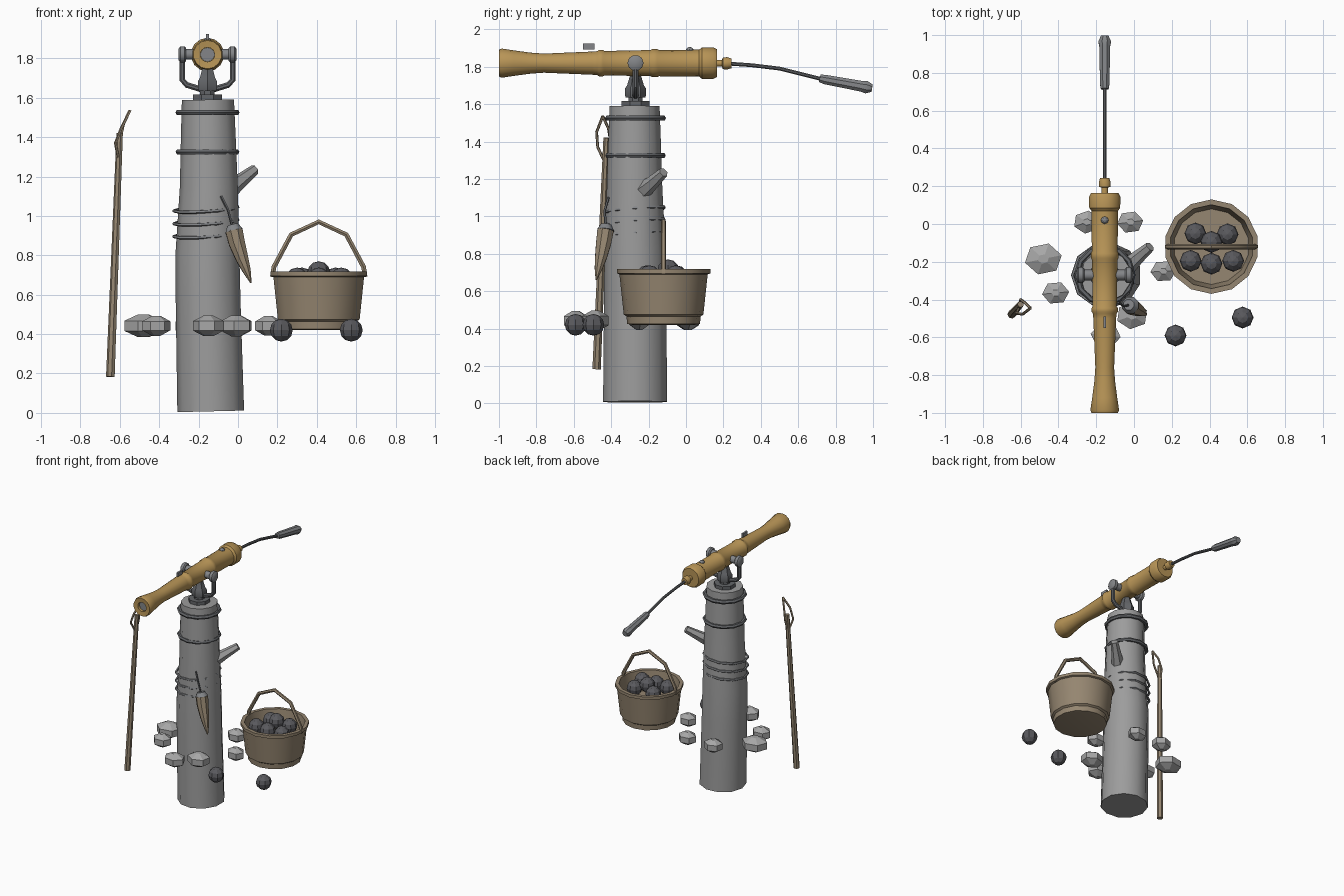
import bpy, bmesh, math, random
from mathutils import Vector, Matrix

if "Cube" in bpy.data.objects:
    bpy.data.objects.remove(bpy.data.objects["Cube"])

random.seed(4)


def material(name, r, g, b):
    m = bpy.data.materials.new(name)
    m.diffuse_color = [(c / 255) ** 2.2 for c in (r, g, b)] + [1]
    m.use_nodes = True
    m.node_tree.nodes["Principled BSDF"].inputs["Base Color"].default_value = m.diffuse_color
    return m


POST = material("weathered grey", 155, 155, 155)
STONE = material("pale stone", 165, 165, 165)
IRON = material("dark iron", 100, 102, 105)
STEEL = material("mid grey metal", 130, 132, 135)
SHOT = material("shot black", 90, 90, 94)
BRASS = material("brass", 182, 147, 87)
WOOD = material("dull wood", 148, 133, 112)


def finish(name, bm, mat, smooth=True, angle=40):
    bmesh.ops.recalc_face_normals(bm, faces=bm.faces)
    me = bpy.data.meshes.new(name)
    bm.to_mesh(me)
    bm.free()
    ob = bpy.data.objects.new(name, me)
    bpy.context.collection.objects.link(ob)
    me.materials.append(mat)
    if smooth:
        bpy.ops.object.select_all(action='DESELECT')
        ob.select_set(True)
        bpy.context.view_layer.objects.active = ob
        bpy.ops.object.shade_smooth_by_angle(angle=math.radians(angle))
    return ob


def skin(bm, rings, closed=False):
    """Bridge successive vertex rings; cap the ends of an open run."""
    n = len(rings[0])
    pairs = list(zip(rings, rings[1:])) + ([(rings[-1], rings[0])] if closed else [])
    for a, b in pairs:
        for i in range(n):
            j = (i + 1) % n
            bm.faces.new((a[i], a[j], b[j], b[i]))
    if not closed:
        bm.faces.new(rings[0][::-1])
        bm.faces.new(rings[-1])


def tube(name, pts, radii, mat, sides=8, closed=False, smooth=True):
    """Round tube along points, with one radius or one per point."""
    pts = [Vector(p) for p in pts]
    n = len(pts)
    if not isinstance(radii, (list, tuple)):
        radii = [radii] * n
    bm = bmesh.new()
    rings, prev = [], None
    for k, p in enumerate(pts):
        if closed:
            d = pts[(k + 1) % n] - pts[k - 1]
        else:
            d = pts[min(k + 1, n - 1)] - pts[max(k - 1, 0)]
        d.normalize()
        if prev is None:
            prev = Vector((0, 0, 1)) if abs(d.z) < 0.8 else Vector((1, 0, 0))
        u = (prev - d * prev.dot(d)).normalized()
        prev, v = u, d.cross(u)
        rings.append([bm.verts.new(p + radii[k] * (math.cos(a) * u + math.sin(a) * v))
                      for a in (2 * math.pi * (i + 0.5) / sides for i in range(sides))])
    skin(bm, rings, closed)
    return finish(name, bm, mat, smooth)


def lathe(name, profile, centre, mat, sides=12, axis='Z', smooth=True, angle=40):
    """Spin (radius, height) pairs about a vertical or front-to-back axis."""
    bm = bmesh.new()
    rings = [[bm.verts.new((r * math.cos(a), r * math.sin(a), h))
              for a in (2 * math.pi * (i + 0.5) / sides for i in range(sides))]
             for r, h in profile]
    skin(bm, rings)
    rot = Matrix.Rotation(-math.pi / 2, 4, 'X') if axis == 'Y' else Matrix()
    bmesh.ops.transform(bm, matrix=Matrix.Translation(centre) @ rot, verts=bm.verts)
    return finish(name, bm, mat, smooth, angle)


def ball(name, centre, r, mat, u=8, v=6, smooth=False):
    bm = bmesh.new()
    bmesh.ops.create_uvsphere(bm, u_segments=u, v_segments=v, radius=r,
                              matrix=Matrix.Translation(centre))
    return finish(name, bm, mat, smooth)


def hoop(name, x, y, z, r, thick, mat, n=12, tilt=(0, 0), sides=6):
    pts = []
    for i in range(n):
        a = 2 * math.pi * i / n
        dx, dy = r * math.cos(a), r * math.sin(a)
        pts.append((x + dx, y + dy, z + tilt[0] * dx + tilt[1] * dy))
    return tube(name, pts, thick, mat, sides, closed=True)


# Post, slightly leaning, with a stub of branch
tube("post", [(-0.135, -0.272, 0.008), (-0.148, -0.272, 0.55), (-0.152, -0.272, 0.8),
              (-0.145, -0.275, 1.15), (-0.148, -0.275, 1.4), (-0.15, -0.275, 1.59)],
     [0.173, 0.168, 0.166, 0.15, 0.142, 0.135], POST, 11)
tube("branch_stub", [(-0.05, -0.24, 1.13), (0.015, -0.18, 1.18), (0.085, -0.12, 1.235)],
     [0.05, 0.037, 0.027], POST, 6)

# Iron hoops and rope turns round the post
hoop("upper_hoop", -0.155, -0.27, 1.525, 0.147, 0.016, IRON)
hoop("lower_hoop", -0.155, -0.27, 1.325, 0.147, 0.015, IRON)
for k, z in enumerate((0.905, 0.97, 1.035)):
    hoop("rope_turn_%d" % k, -0.163, -0.272, z, 0.162, 0.009, STEEL, 10, (0.06, 0.08), 5)

# Swivel mount
CX, CY = -0.155, -0.27
lathe("mount_plate", [(0.08, 1.585), (0.08, 1.617)], (CX, CY, 0), IRON, 8)
lathe("mount_neck", [(0.04, 1.61), (0.04, 1.64)], (CX, CY, 0), IRON, 8)
lathe("mount_nut", [(0.052, 1.635), (0.055, 1.645), (0.055, 1.685), (0.045, 1.70), (0.03, 1.75)],
      (CX, CY, 0), IRON, 6)
tube("yoke", [(CX + s * x, CY, z) for s, x, z in
              ((-1, .128, 1.82), (-1, .128, 1.69), (-1, .105, 1.665), (-1, .04, 1.645),
               (1, .04, 1.645), (1, .105, 1.665), (1, .128, 1.69), (1, .128, 1.82))],
     0.016, IRON, 8)
tube("trunnion", [(CX - 0.13, CY, 1.82), (CX + 0.13, CY, 1.82)], 0.028, STEEL, 10)
for s in (-1, 1):
    tube("trunnion_cap", [(CX + s * d, CY, 1.82) for d in (.108, .116, .138, .147)],
         [0.034, 0.043, 0.043, 0.03], STEEL, 10)

# Barrel with a hollow muzzle, knob, sight and touch hole stud
lathe("barrel", [(0.037, -0.90), (0.037, -0.996), (0.072, -1.0), (0.078, -0.985), (0.068, -0.92),
                 (0.056, -0.83), (0.051, -0.76), (0.062, -0.50), (0.064, -0.475), (0.071, -0.465),
                 (0.071, -0.445), (0.065, -0.435), (0.070, -0.19), (0.075, -0.18), (0.075, -0.155),
                 (0.070, -0.145), (0.072, 0.07), (0.084, 0.085), (0.085, 0.145), (0.074, 0.165)],
      (CX, 0, 1.819), BRASS, 14, 'Y', angle=35)
lathe("bore", [(0.036, -0.975), (0.036, -0.965)], (CX, 0, 1.819), STEEL, 14, 'Y')
lathe("knob", [(0.018, 0.16), (0.018, 0.192), (0.031, 0.197), (0.033, 0.22), (0.026, 0.243)],
      (CX, 0, 1.818), BRASS, 10, 'Y')
bm = bmesh.new()
bmesh.ops.create_cube(bm, size=1, matrix=Matrix.Translation((CX, -0.52, 1.908))
                      @ Matrix.Diagonal((0.014, 0.062, 0.03, 1)))
finish("sight", bm, STEEL, False)
ball("touch_hole_stud", (CX, 0.02, 1.885), 0.021, STEEL)

# Aiming bar and grip
tube("aiming_bar", [(CX, 0.235, 1.816), (CX, 0.35, 1.808), (CX, 0.5, 1.79), (CX, 0.62, 1.76),
                    (CX, 0.74, 1.73)], 0.011, IRON, 8)
tube("grip", [(CX, 0.715, 1.738), (CX, 0.74, 1.732), (CX, 0.94, 1.695), (CX, 0.965, 1.69),
              (CX, 0.995, 1.685)], [0.022, 0.027, 0.031, 0.036, 0.022], STEEL, 8)

# Powder horn with cap and cord
tube("powder_horn", [(-0.02, -0.43, 0.925), (-0.005, -0.44, 0.86), (0.022, -0.455, 0.78),
                     (0.045, -0.468, 0.72), (0.066, -0.48, 0.66)],
     [0.047, 0.044, 0.034, 0.022, 0.004], WOOD, 8)
tube("horn_cap", [(-0.02, -0.43, 0.925), (-0.028, -0.427, 0.955)], [0.048, 0.03], STEEL, 8)
tube("horn_cord", [(-0.03, -0.43, 0.95), (-0.05, -0.435, 1.03), (-0.085, -0.415, 1.10)],
     0.007, IRON, 5)

# Match staff with a two-pronged fork
tube("staff", [(-0.647, -0.478, 0.183), (-0.60, -0.425, 1.42)], [0.023, 0.017], WOOD, 7)
for k, path in enumerate((
        ((-.605, -.43, 1.28), (-.622, -.472, 1.37), (-.59, -.478, 1.45), (-.548, -.445, 1.535)),
        ((-.605, -.43, 1.28), (-.60, -.40, 1.38), (-.58, -.415, 1.47), (-.548, -.445, 1.535)))):
    tube("fork_prong_%d" % k, path, 0.008, WOOD, 5)

# Bucket with handle
BX, BY = 0.41, -0.12
lathe("bucket", [(0.17, 0.42), (0.195, 0.425), (0.198, 0.465), (0.213, 0.475), (0.236, 0.69),
                 (0.25, 0.695), (0.25, 0.718), (0.222, 0.718), (0.20, 0.56)],
      (BX, BY, 0), WOOD, 14, angle=30)
tube("bucket_handle", [(BX + x, BY, z) for x, z in
                       ((-.235, .69), (-.228, .74), (-.14, .905), (0, .97),
                        (.14, .905), (.228, .74), (.235, .69))], 0.014, WOOD, 6)

# Round shot in the bucket and loose beside it
shot = [(.325, -.05, .68), (.495, -.055, .68), (.30, -.195, .68), (.41, -.21, .68),
        (.525, -.195, .68), (.41, -.095, .712), (.22, -.59, .42), (.575, -.495, .42)]
for k, c in enumerate(shot):
    ball("shot_%d" % k, c, 0.058, SHOT)

# Faceted stones round the post
stones = [(-.48, -.185, .10), (-.415, -.365, .072), (-.25, .01, .072), (-.02, .01, .07),
          (.155, -.25, .068), (-.01, -.485, .085), (-.15, -.59, .08)]
for k, (x, y, r) in enumerate(stones):
    bm = bmesh.new()
    turn = random.random()
    h = 0.035 + r * 0.22
    rings = []
    for f, z in ((0.3, -h), (1, -h * 0.45), (1, h * 0.45), (0.3, h)):
        rings.append([bm.verts.new((x + f * r * math.cos(turn + i * math.pi / 3),
                                    y + 0.85 * f * r * math.sin(turn + i * math.pi / 3),
                                    0.442 + z)) for i in range(6)])
    skin(bm, rings)
    finish("stone_%d" % k, bm, STONE, False)
